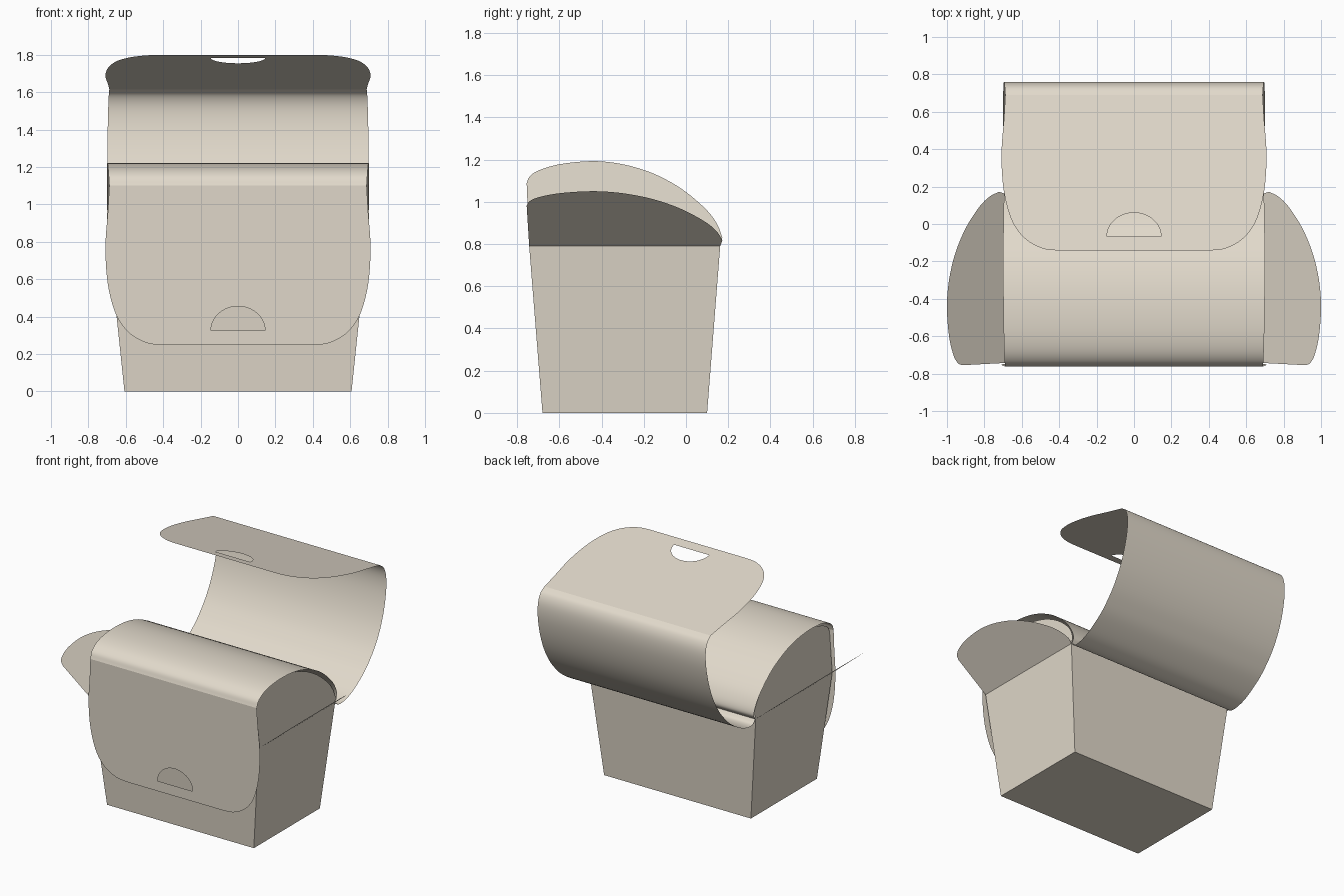
import bpy
from math import sin, cos, pi, radians
from mathutils import Vector, Matrix

cube = bpy.data.objects.get("Cube")
if cube:
    bpy.data.objects.remove(cube, do_unlink=True)

card = bpy.data.materials.new("beige_card")
card.use_nodes = True
card.diffuse_color = (0.76, 0.70, 0.60, 1)
card.node_tree.nodes["Principled BSDF"].inputs["Base Color"].default_value = (0.76, 0.70, 0.60, 1)


def sheet(name, verts, faces, smooth=False, matrix=None):
    """Thin card part made from points and faces."""
    me = bpy.data.meshes.new(name)
    me.from_pydata([tuple(v) for v in verts], [], faces)
    if matrix:
        me.transform(matrix)
    me.materials.append(card)
    for p in me.polygons:
        p.use_smooth = smooth
    me.update()
    ob = bpy.data.objects.new(name, me)
    bpy.context.collection.objects.link(ob)
    return ob


def spline(points, steps=5):
    """Smooth curve through the given points."""
    p = [Vector(q) for q in points]
    p = [2 * p[0] - p[1]] + p + [2 * p[-1] - p[-2]]
    out = []
    for a, b, c, d in zip(p, p[1:], p[2:], p[3:]):
        for k in range(steps):
            t = k / steps
            out.append(0.5 * (2 * b + (c - a) * t + (2 * a - 5 * b + 4 * c - d) * t ** 2
                              + (3 * b - a - 3 * c + d) * t ** 3))
    return out + [p[-2]]


RIM = 0.79                       # height of the box rim
HINGE = (0.165, RIM)             # lid hinge on the back wall (y, z)
CREASE = Vector((-0.762, 1.10))  # where the lid turns into its front panel

# Tapered box, open at the top
box = [(x, y, z) for z, w, front, back in ((0, 0.607, -0.68, 0.10), (RIM, 0.69, -0.743, 0.162))
       for x, y in ((-w, front), (w, front), (w, back), (-w, back))]
sides = [(i, (i + 1) % 4, (i + 1) % 4 + 4, i + 4) for i in range(4)]
sheet("box_body", box, [(3, 2, 1, 0)] + sides)

# Side flaps, one pair folded up and one pair spread out
flap = [Vector((0.162, RIM))] + spline([
    (0.172, 0.83), (0.15, 0.89), (0.10, 0.96), (0, 1.048), (-0.1, 1.11), (-0.2, 1.153),
    (-0.32, 1.184), (-0.45, 1.195), (-0.6, 1.18), (-0.7, 1.15), (-0.742, 1.12),
    (-0.755, 1.09)]) + [Vector((-0.743, RIM))]
for state, tilt in (("folded", radians(-6)), ("spread", radians(50))):
    for side, s in (("left", 1), ("right", -1)):
        pts = [(s * (0.69 + (p.y - RIM) * sin(tilt)), p.x, RIM + (p.y - RIM) * cos(tilt)) for p in flap]
        sheet(f"{side}_flap_{state}", pts[::s], [tuple(range(len(pts)))])

# Rounded lid top, from the hinge to the crease
profile = spline([
    HINGE, (0.185, 0.83), (0.165, 0.895), (0.11, 0.975), (0, 1.075), (-0.1, 1.135),
    (-0.2, 1.178), (-0.32, 1.208), (-0.45, 1.22), (-0.58, 1.214), (-0.68, 1.19),
    (-0.74, 1.15), CREASE])
top_verts = []
for i, p in enumerate(profile):
    w = 0.688 + 0.012 * sin(pi * i / (len(profile) - 1))
    top_verts += [(-w, p.x, p.y), (w, p.x, p.y)]
top_faces = [(2 * i, 2 * i + 2, 2 * i + 3, 2 * i + 1) for i in range(len(profile) - 1)]

# Front panel of the lid: half outline (x, z) with a half-round thumb hole
outline = spline([
    (0.688, CREASE.y), (0.696, 0.96), (0.708, 0.8), (0.705, 0.66), (0.69, 0.54),
    (0.66, 0.43), (0.62, 0.355), (0.56, 0.295), (0.48, 0.257), (0.40, 0.248)])
hole = [Vector((0.145 * cos(a), 0.325 + 0.13 * sin(a))) for a in (pi / 2 * k / 12 for k in range(13))]
half = [Vector((0, CREASE.y))] + outline + [Vector((0, 0.248)), Vector((0, 0.325))] + hole


def panel_point(s, p):
    return (s * p.x, CREASE.x + (CREASE.y - p.y) * 0.026, p.y)


n = len(half)
panel_verts = [panel_point(-1, p) for p in half] + [panel_point(1, p) for p in reversed(half)]
panel_faces = [tuple(range(n)), tuple(range(n, 2 * n))]

# The lid in its closed and its swung-open position
pivot = Vector((0, *HINGE))
swing = Matrix.Translation(pivot) @ Matrix.Rotation(radians(-104), 4, "X") @ Matrix.Translation(-pivot)
for state, m in (("closed", None), ("open", swing)):
    sheet(f"lid_top_{state}", top_verts, top_faces, True, m)
    sheet(f"lid_panel_{state}", panel_verts, panel_faces, False, m)
